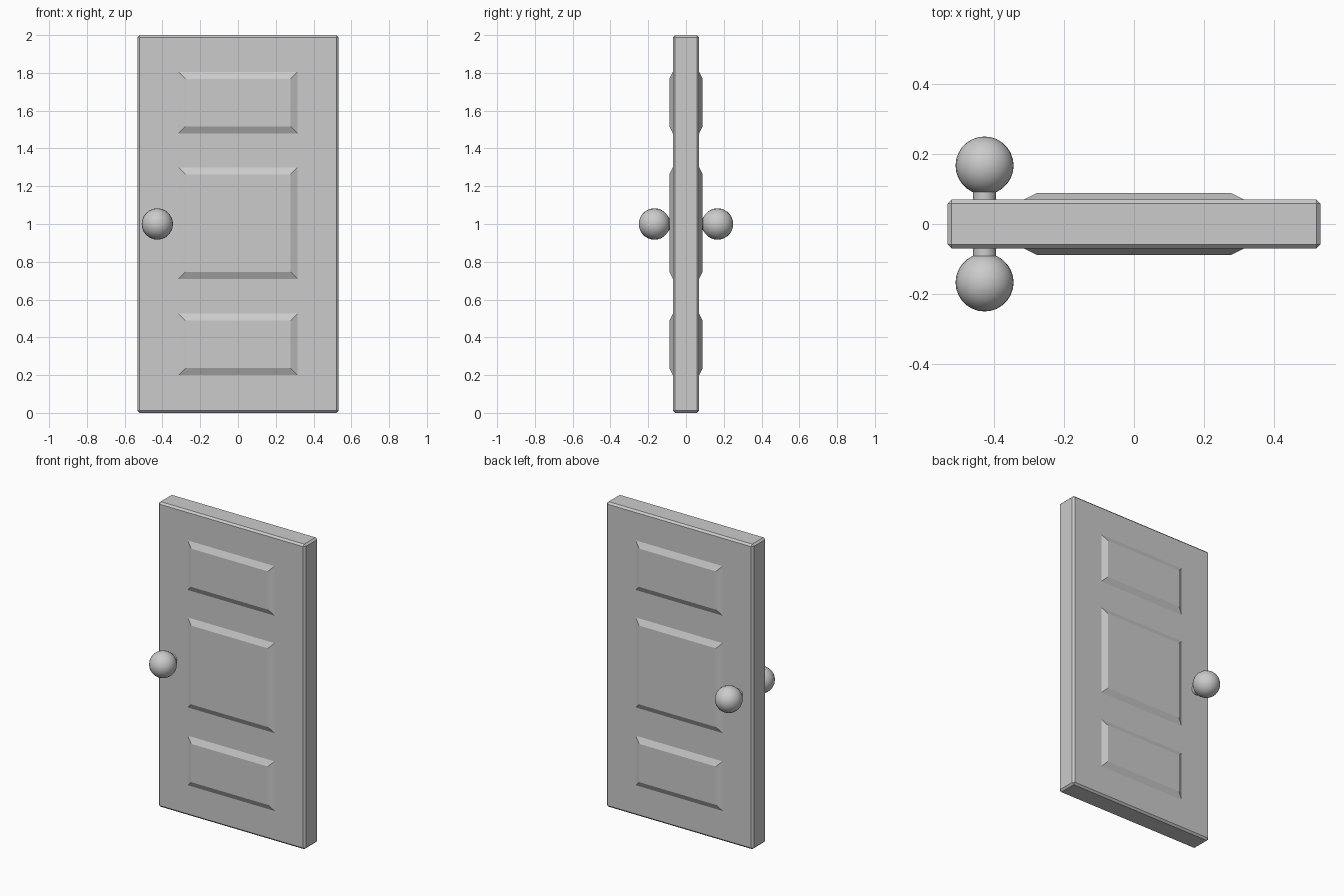
import bpy, bmesh
from math import radians
from mathutils import Matrix

if "Cube" in bpy.data.objects:
    bpy.data.objects.remove(bpy.data.objects["Cube"])


def finish(name, bm):
    bmesh.ops.recalc_face_normals(bm, faces=bm.faces)
    mesh = bpy.data.meshes.new(name)
    bm.to_mesh(mesh)
    bm.free()
    obj = bpy.data.objects.new(name, mesh)
    bpy.context.collection.objects.link(obj)
    return obj


def smooth(obj, angle=30):
    bpy.ops.object.select_all(action='DESELECT')
    obj.select_set(True)
    bpy.context.view_layer.objects.active = obj
    bpy.ops.object.shade_smooth_by_angle(angle=radians(angle))


def raised_panel(name, z0, z1, side):
    # Shallow frustum seated on the door face
    bm = bmesh.new()
    loops = []
    for inset, y in ((0, 0.068), (0, 0.07), (0.037, 0.088)):
        x = 0.315 - inset
        pts = ((-x, z0 + inset), (x, z0 + inset), (x, z1 - inset), (-x, z1 - inset))
        loops.append([bm.verts.new((px, side * y, pz)) for px, pz in pts])
    for a, b in zip(loops, loops[1:]):
        for i in range(4):
            j = (i + 1) % 4
            bm.faces.new((a[i], a[j], b[j], b[i]))
    bm.faces.new(loops[0])
    bm.faces.new(loops[-1])
    return finish(name, bm)


# Door slab with small chamfered edges
bm = bmesh.new()
bmesh.ops.create_cube(bm, size=1, matrix=Matrix.Translation((0, 0, 1))
                      @ Matrix.Diagonal((1.066, 0.14, 2, 1)))
bmesh.ops.bevel(bm, geom=bm.edges[:], offset=0.012, segments=1, affect='EDGES')
finish("door_slab", bm)

# Raised panels and a knob on each face
turn = Matrix.Rotation(radians(90), 4, 'X')
for label, side in (("front", -1), ("back", 1)):
    for part, z0, z1 in (("lower", 0.20, 0.525), ("middle", 0.71, 1.30), ("upper", 1.48, 1.805)):
        raised_panel(f"{label}_{part}_panel", z0, z1, side)

    bm = bmesh.new()
    bmesh.ops.create_uvsphere(bm, u_segments=24, v_segments=14, radius=0.083,
                              matrix=Matrix.Translation((-0.427, side * 0.167, 1)) @ turn)
    smooth(finish(f"{label}_knob", bm))

    bm = bmesh.new()
    bmesh.ops.create_cone(bm, cap_ends=True, segments=16, radius1=0.033, radius2=0.033, depth=0.06,
                          matrix=Matrix.Translation((-0.427, side * 0.085, 1)) @ turn)
    smooth(finish(f"{label}_knob_stem", bm))
